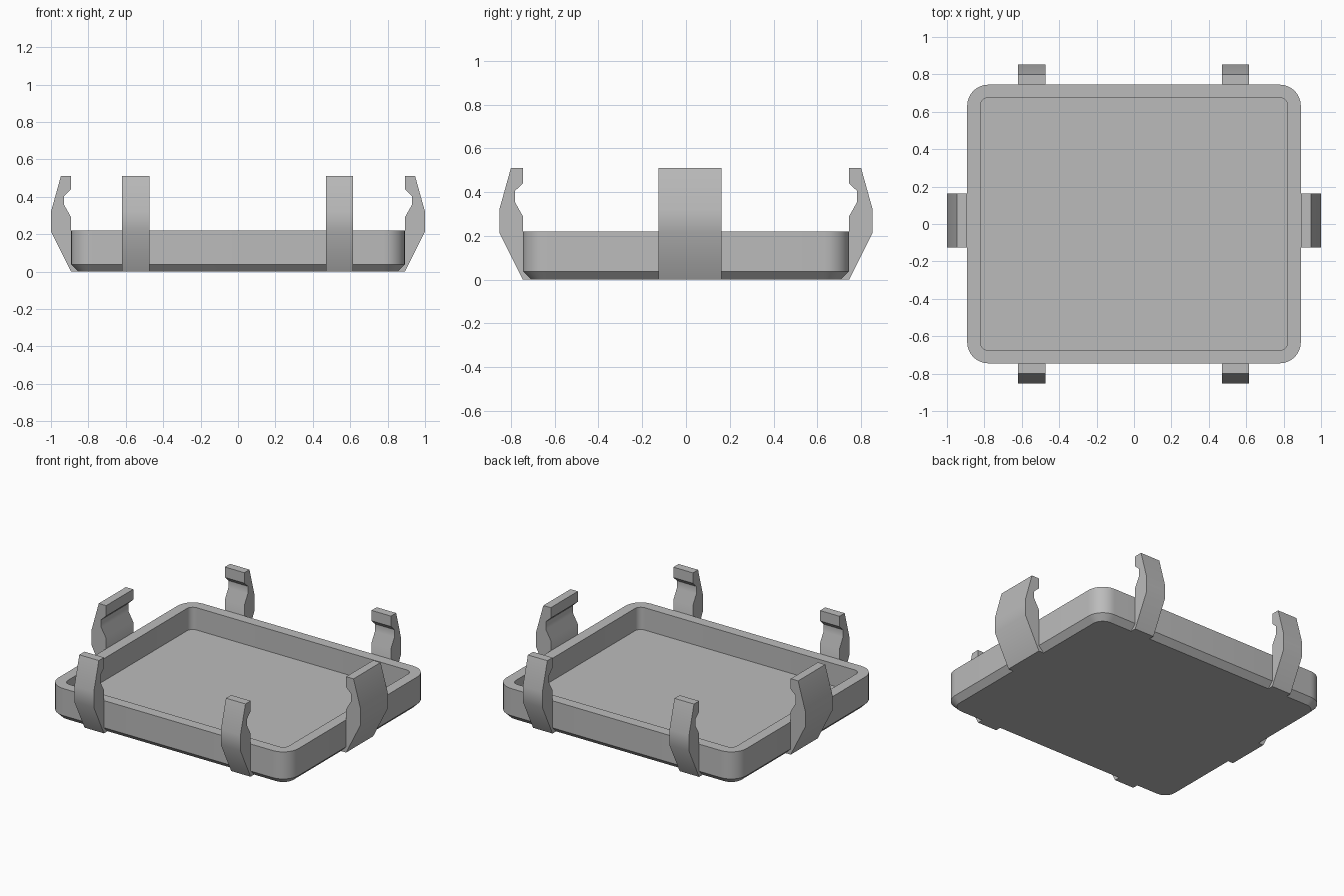
import bpy, bmesh, math
from mathutils import Matrix

cube = bpy.data.objects.get("Cube")
if cube:
    bpy.data.objects.remove(cube, do_unlink=True)

grey = bpy.data.materials.new("plain grey")
grey.use_nodes = True
COLOR = (0.5, 0.5, 0.5, 1)
grey.diffuse_color = COLOR
grey.node_tree.nodes["Principled BSDF"].inputs["Base Color"].default_value = COLOR

HALF_X, HALF_Y = 0.892, 0.745
RIM_Z, FLOOR_Z, WALL, CHAMFER = 0.22, 0.07, 0.07, 0.038


def finish(bm, name):
    bmesh.ops.recalc_face_normals(bm, faces=bm.faces)
    mesh = bpy.data.meshes.new(name)
    bm.to_mesh(mesh)
    bm.free()
    mesh.materials.append(grey)
    obj = bpy.data.objects.new(name, mesh)
    bpy.context.collection.objects.link(obj)
    bpy.ops.object.select_all(action='DESELECT')
    obj.select_set(True)
    bpy.context.view_layer.objects.active = obj
    bpy.ops.object.shade_smooth_by_angle(angle=math.radians(30))
    return obj


def rounded_loop(bm, inset, z, radius, steps=8):
    """Ring of vertices around a rounded rectangle."""
    ring = []
    for corner, (sx, sy) in enumerate([(1, 1), (-1, 1), (-1, -1), (1, -1)]):
        cx = sx * (HALF_X - inset - radius)
        cy = sy * (HALF_Y - inset - radius)
        for i in range(steps + 1):
            a = math.pi / 2 * (corner + i / steps)
            ring.append(bm.verts.new((cx + radius * math.cos(a), cy + radius * math.sin(a), z)))
    return ring


# Tray: chamfered base, outer wall, rim, inner wall and floor
bm = bmesh.new()
rings = [rounded_loop(bm, *r) for r in (
    (CHAMFER, 0, 0.075),
    (0, CHAMFER, 0.113),
    (0, RIM_Z, 0.113),
    (WALL, RIM_Z, 0.043),
    (WALL, FLOOR_Z, 0.043))]
for a, b in zip(rings, rings[1:]):
    for i in range(len(a)):
        j = (i + 1) % len(a)
        bm.faces.new((a[i], a[j], b[j], b[i]))
bm.faces.new(rings[0])
bm.faces.new(rings[-1])
finish(bm, "tray")

# Clip outline: (distance out from the wall, height)
CLIP = [(-0.038, 0), (0, 0), (0.108, 0.215), (0.108, 0.32), (0.055, 0.51), (0, 0.51),
        (0, 0.44), (0.037, 0.405), (0.037, 0.355), (0, 0.29), (0, 0.038)]


def clip(name, reach, offset, width, angle):
    """Extrude the clip outline sideways, then turn it to face its wall."""
    bm = bmesh.new()
    face = bm.faces.new([bm.verts.new((reach + d, offset - width / 2, z)) for d, z in CLIP])
    ext = bmesh.ops.extrude_face_region(bm, geom=[face])
    new = [v for v in ext["geom"] if isinstance(v, bmesh.types.BMVert)]
    bmesh.ops.translate(bm, verts=new, vec=(0, width, 0))
    bmesh.ops.rotate(bm, verts=bm.verts, matrix=Matrix.Rotation(math.radians(angle), 3, 'Z'))
    finish(bm, name)


# Wide clip on each side, a pair of narrow clips on front and back
clip("left_clip", HALF_X, 0.018, 0.288, 0)
clip("right_clip", HALF_X, -0.018, 0.288, 180)
for side, x in (("left", 0.543), ("right", -0.547)):
    clip("front_clip_" + side, HALF_Y, x, 0.145, -90)
    clip("back_clip_" + side, HALF_Y, -x, 0.145, 90)
